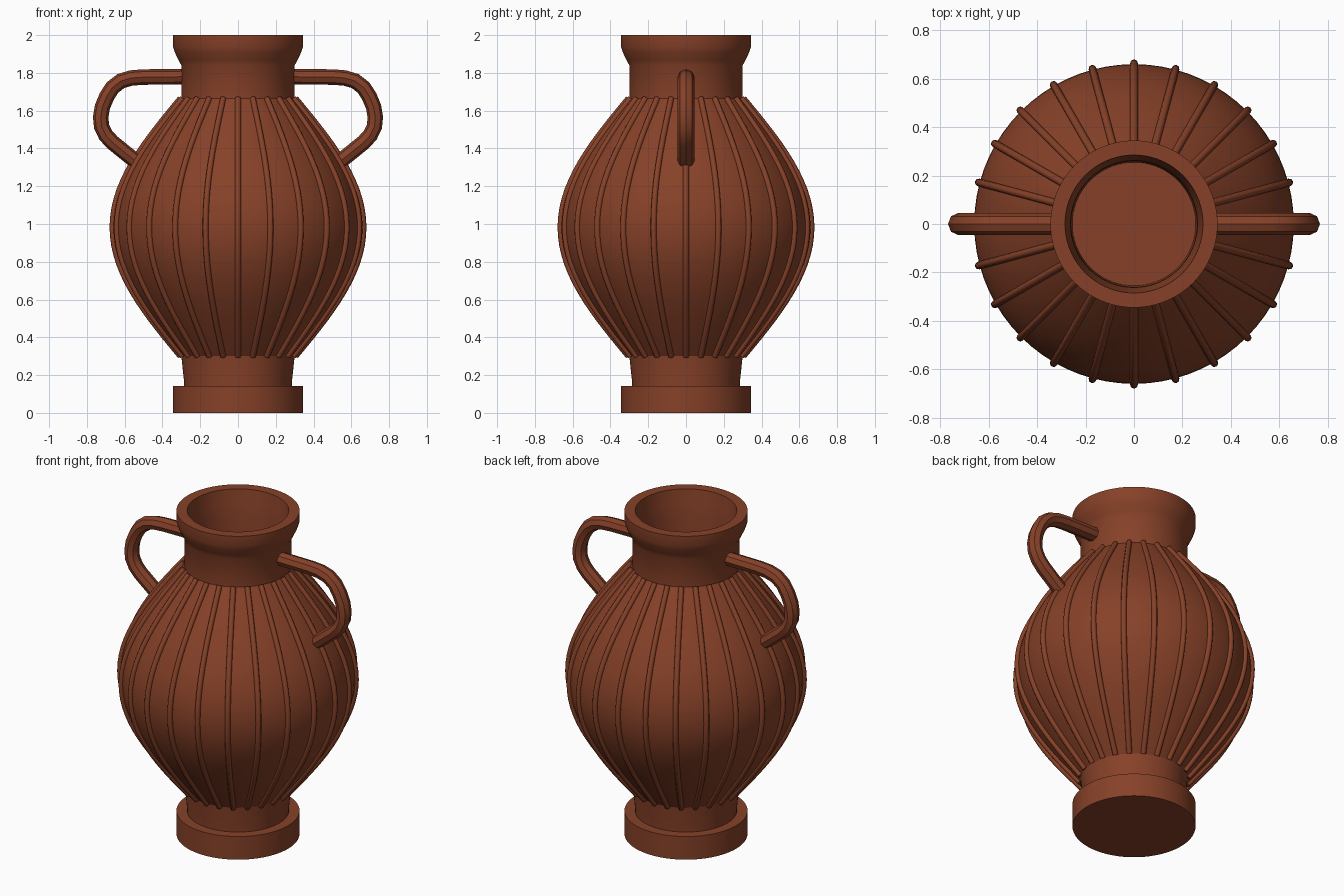
import bpy, bmesh, math
from mathutils import Vector, Matrix

cube = bpy.data.objects.get("Cube")
if cube:
    bpy.data.objects.remove(cube, do_unlink=True)

# One clay colour for everything
clay = bpy.data.materials.new("terracotta brown")
clay.use_nodes = True
COLOR = (0.24, 0.053, 0.021, 1.0)
clay.diffuse_color = COLOR
bsdf = next(n for n in clay.node_tree.nodes if n.type == 'BSDF_PRINCIPLED')
bsdf.inputs["Base Color"].default_value = COLOR
bsdf.inputs["Roughness"].default_value = 0.8


def finish(bm, name, angle=30):
    """Turn a bmesh into a shaded, coloured object."""
    bmesh.ops.remove_doubles(bm, verts=bm.verts, dist=1e-5)
    bmesh.ops.recalc_face_normals(bm, faces=bm.faces)
    mesh = bpy.data.meshes.new(name)
    bm.to_mesh(mesh)
    bm.free()
    mesh.materials.append(clay)
    ob = bpy.data.objects.new(name, mesh)
    bpy.context.scene.collection.objects.link(ob)
    bpy.ops.object.select_all(action='DESELECT')
    ob.select_set(True)
    bpy.context.view_layer.objects.active = ob
    bpy.ops.object.shade_smooth_by_angle(angle=math.radians(angle))
    return ob


def lathe(name, profile, steps=72):
    """Spin an (r, z) profile about the z axis."""
    bm = bmesh.new()
    verts = [bm.verts.new((r, 0, z)) for r, z in profile]
    edges = [bm.edges.new(pair) for pair in zip(verts, verts[1:])]
    bmesh.ops.spin(bm, geom=verts + edges, cent=(0, 0, 0), axis=(0, 0, 1),
                   angle=math.tau, steps=steps, use_merge=True)
    return finish(bm, name)


def sweep(bm, path, thick, wide, sides, turn):
    """Sweep an oval along an (x, z) path, then turn it about z."""
    pts = [Vector((x, 0, z)) for x, z in path]
    rot = Matrix.Rotation(turn, 3, 'Z')
    rings = []
    for i, p in enumerate(pts):
        t = (pts[min(i + 1, len(pts) - 1)] - pts[max(i - 1, 0)]).normalized()
        n = Vector((-t.z, 0, t.x))
        ring = []
        for k in range(sides):
            a = math.tau * k / sides
            v = p + n * thick * math.cos(a) + Vector((0, wide * math.sin(a), 0))
            ring.append(bm.verts.new(rot @ v))
        rings.append(ring)
    for a, b in zip(rings, rings[1:]):
        for k in range(sides):
            m = (k + 1) % sides
            bm.faces.new((a[k], a[m], b[m], b[k]))
    bm.faces.new(rings[0])
    bm.faces.new(rings[-1])


# Belly curve between the stem and the neck
Z0, Z1, N = 0.30, 1.665, 28


def belly(offset=0.0):
    return [(0.30 + offset + 0.36 * math.sin(math.pi * i / N),
             Z0 + (Z1 - Z0) * i / N) for i in range(N + 1)]


# Foot disc
lathe("foot", [(0, 0), (0.345, 0), (0.345, 0.143), (0, 0.143)])

# Vessel: stem, belly, neck, rim, then back down the hollow inside
outer = [(0, 0.13), (0.285, 0.13), (0.287, 0.18)] + belly()
neck = [(0.30, 1.84), (0.315, 1.868), (0.335, 1.91), (0.345, 1.94), (0.345, 2.0)]
inner = [(0.285, 2.0), (0.275, 1.92), (0.262, 1.84)] + belly(-0.04)[::-1]
lathe("vessel", outer + neck + inner + [(0.255, 0.22), (0, 0.22)])

# Twenty-four raised ribs around the belly
bm = bmesh.new()
for k in range(24):
    sweep(bm, belly(0.004), 0.016, 0.016, 8, math.tau * k / 24)
finish(bm, "ribs", 50)

# Two looped handles, with eight-sided bars
loop = [(0.27, 1.78), (0.50, 1.778), (0.565, 1.773), (0.62, 1.757), (0.665, 1.722),
        (0.695, 1.675), (0.718, 1.62), (0.727, 1.565), (0.722, 1.515),
        (0.70, 1.47), (0.665, 1.432), (0.52, 1.315)]
for name, turn in (("left_handle", 0), ("right_handle", math.pi)):
    bm = bmesh.new()
    sweep(bm, loop, 0.041, 0.045, 8, turn)
    finish(bm, name, 30)
